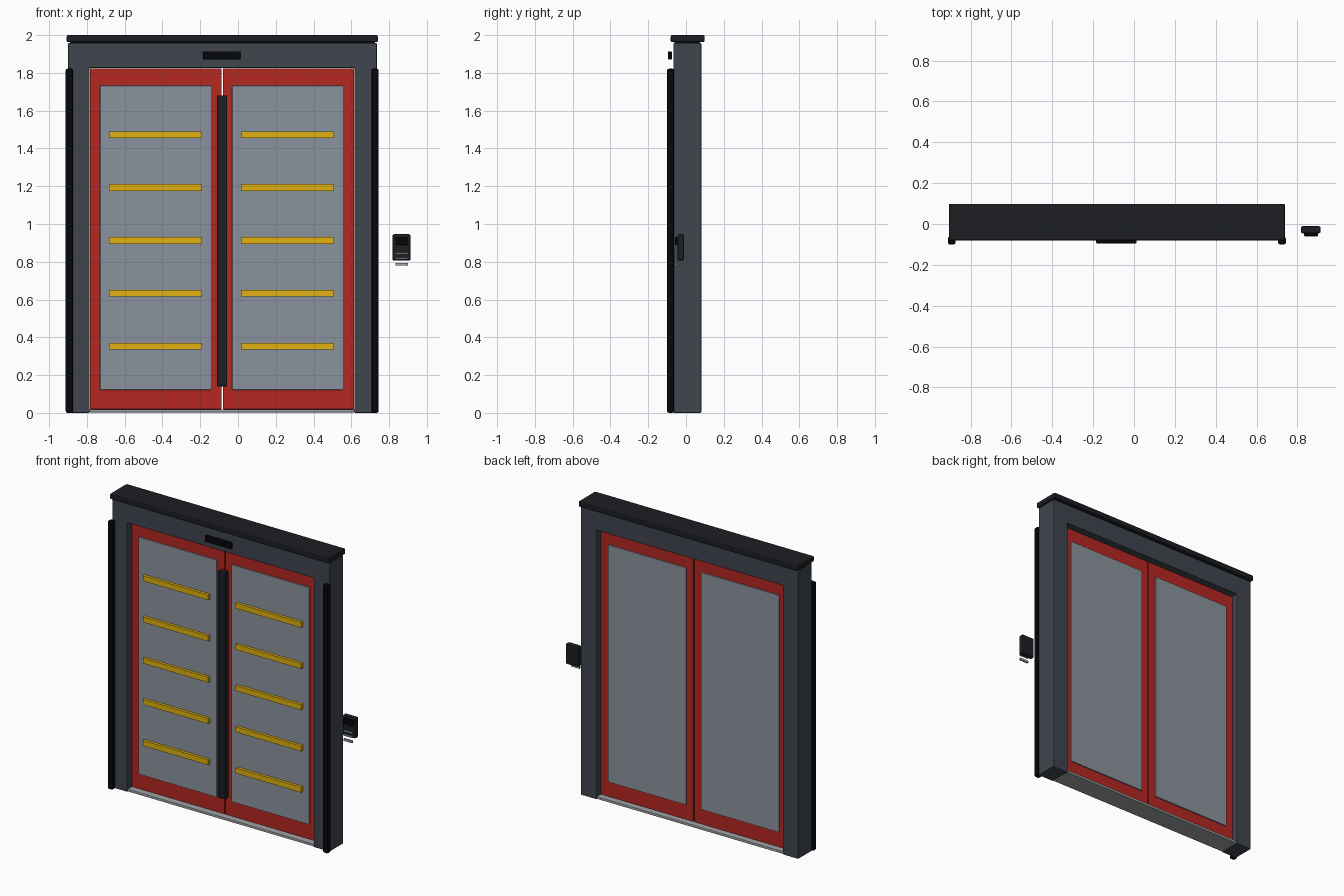
import bpy, bmesh

if "Cube" in bpy.data.objects:
    bpy.data.objects.remove(bpy.data.objects["Cube"])


def material(name, r, g, b):
    m = bpy.data.materials.new(name)
    m.diffuse_color = (r, g, b, 1)
    m.use_nodes = True
    m.node_tree.nodes["Principled BSDF"].inputs["Base Color"].default_value = m.diffuse_color
    return m


SLATE = material("slate", 0.05, 0.058, 0.075)
CHARCOAL = material("charcoal", 0.012, 0.013, 0.016)
BLACK = material("black", 0.002, 0.002, 0.003)
RED = material("red", 0.46, 0.02, 0.015)
GLASS = material("glass", 0.26, 0.29, 0.34)
YELLOW = material("yellow", 0.75, 0.44, 0.005)
METAL = material("metal", 0.35, 0.36, 0.37)


def finish(name, bm, mat, bevel, segments=2):
    bmesh.ops.recalc_face_normals(bm, faces=bm.faces)
    mesh = bpy.data.meshes.new(name)
    bm.to_mesh(mesh)
    bm.free()
    mesh.materials.append(mat)
    ob = bpy.data.objects.new(name, mesh)
    bpy.context.collection.objects.link(ob)
    if bevel:
        mod = ob.modifiers.new("edge_bevel", 'BEVEL')
        mod.width = bevel
        mod.segments = segments
        mod.limit_method = 'ANGLE'
    return ob


def box(name, x, y, z, mat, bevel=0.0):
    """Box from (min, max) pairs."""
    bm = bmesh.new()
    bmesh.ops.create_cube(bm, size=1)
    for v in bm.verts:
        v.co = [lo + (c + 0.5) * (hi - lo) for c, (lo, hi) in zip(v.co, (x, y, z))]
    return finish(name, bm, mat, bevel)


def extrude_y(bm, faces, depth):
    out = bmesh.ops.extrude_face_region(bm, geom=faces)
    verts = [g for g in out["geom"] if isinstance(g, bmesh.types.BMVert)]
    bmesh.ops.translate(bm, verts=verts, vec=(0, depth, 0))


# Portal: jambs and header as one upside-down U
bm = bmesh.new()
profile = [(-0.90, 0), (-0.785, 0), (-0.785, 1.827), (0.616, 1.827),
           (0.616, 0), (0.735, 0), (0.735, 1.958), (-0.90, 1.958)]
face = bm.faces.new([bm.verts.new((x, -0.067, z)) for x, z in profile])
extrude_y(bm, [face], 0.148)
finish("door_portal", bm, SLATE, 0.005)

# Cap, sill and vertical guide strips
box("top_cap", (-0.907, 0.740), (-0.081, 0.099), (1.963, 2.0), CHARCOAL, 0.007)
box("cap_seat", (-0.89, 0.725), (-0.06, 0.075), (1.95, 1.97), CHARCOAL)
box("threshold", (-0.785, 0.616), (-0.064, 0.078), (0.003, 0.019), METAL, 0.002)
for side, x0 in (("left", -0.912), ("right", 0.706)):
    box(side + "_guide_strip", (x0, x0 + 0.038), (-0.100, -0.063), (0, 1.822), BLACK, 0.009)


def door(side, x0, x1, g0, g1):
    # Red rail ring made from an outer and inner rectangle
    bm = bmesh.new()
    loops = []
    for a, b, c, d in ((x0, x1, 0.019, 1.824), (g0 + 0.01, g1 - 0.01, 0.135, 1.72)):
        loops.append([bm.verts.new((x, -0.021, z))
                      for x, z in ((a, c), (b, c), (b, d), (a, d))])
    o, i = loops
    ring = [bm.faces.new((o[k], o[(k + 1) % 4], i[(k + 1) % 4], i[k])) for k in range(4)]
    extrude_y(bm, ring, 0.059)
    finish(side + "_door_rails", bm, RED, 0.003)

    # Glass standing slightly proud of the rails, with yellow warning bars
    box(side + "_door_glass", (g0, g1), (-0.029, 0.046), (0.122, 1.732), GLASS, 0.003)
    mid = (g0 + g1) / 2
    for k in range(5):
        z = 0.353 + 0.28 * k
        box(f"{side}_warning_bar_{k + 1}", (mid - 0.246, mid + 0.246),
            (-0.048, -0.027), (z - 0.018, z + 0.018), YELLOW)


door("left", -0.784, -0.088, -0.730, -0.142)
door("right", -0.080, 0.615, -0.031, 0.556)
box("centre_seal", (-0.111, -0.057), (-0.060, -0.02), (0.14, 1.680), CHARCOAL, 0.004)

# Header motion sensor
box("motion_sensor", (-0.185, 0.013), (-0.095, -0.075), (1.871, 1.914), BLACK, 0.004)

# Separate card reader beside the door
box("reader_body", (0.817, 0.914), (-0.046, -0.011), (0.806, 0.946), CHARCOAL, 0.009)
box("reader_screen", (0.833, 0.901), (-0.058, -0.042), (0.89, 0.932), BLACK, 0.002)
for name, z0, z1 in (("upper_slot", 0.841, 0.849), ("lower_slot", 0.814, 0.822),
                     ("card_tray", 0.779, 0.794)):
    box("reader_" + name, (0.834, 0.899), (-0.060, -0.049), (z0, z1), METAL)
